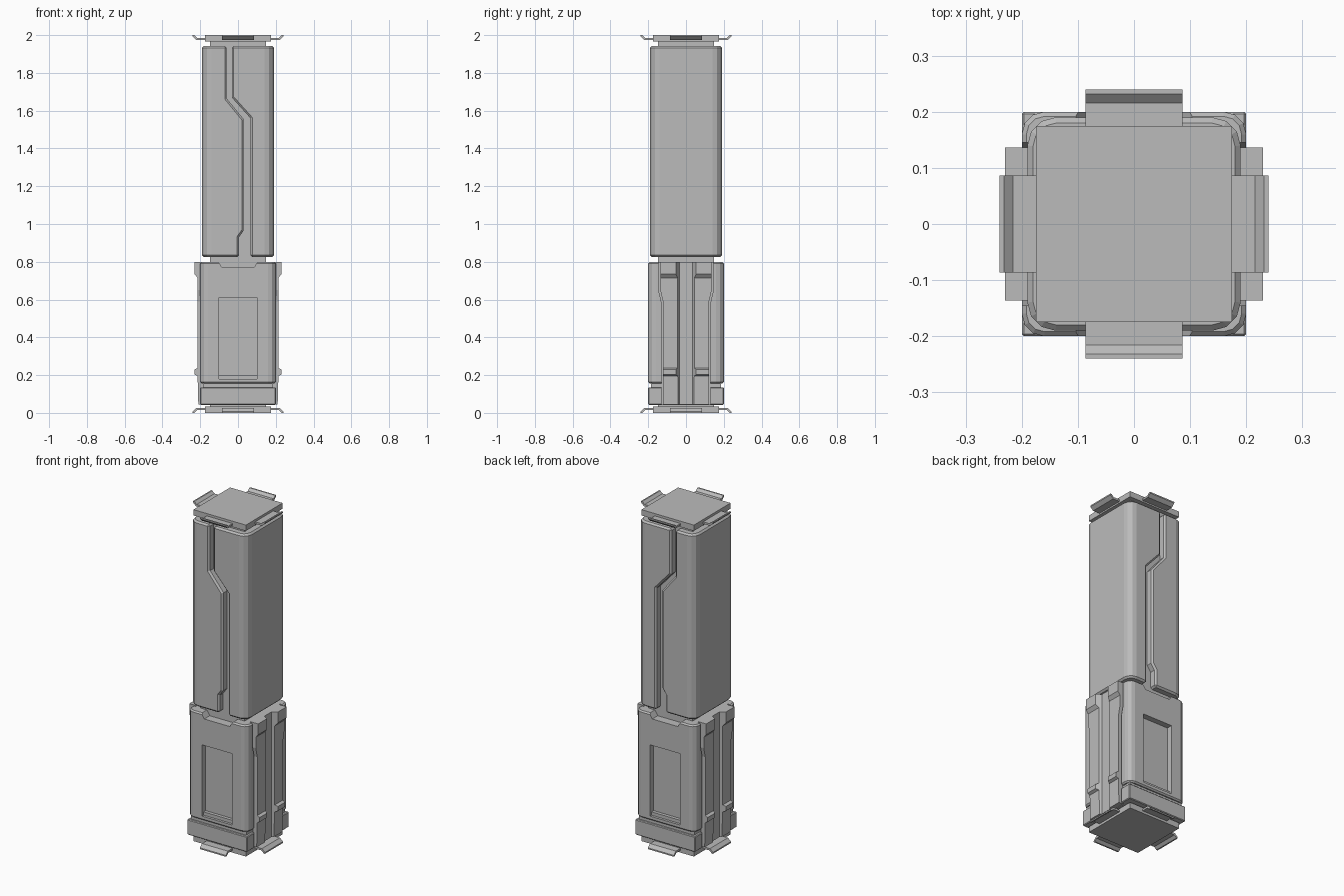
import bpy, bmesh, math
from mathutils import Vector

cube = bpy.data.objects.get("Cube")
if cube:
    bpy.data.objects.remove(cube, do_unlink=True)

grey = bpy.data.materials.new("plain_grey")
grey.use_nodes = True
grey.diffuse_color = (0.5, 0.5, 0.5, 1)
grey.node_tree.nodes["Principled BSDF"].inputs["Base Color"].default_value = (0.5, 0.5, 0.5, 1)


def prism(name, pts, axis, lo, hi, corner=0, rim=0):
    """Extrude a 2D outline along an axis; round upright corners, then bevel sharp rims."""
    place = {"x": lambda a, b, t: (t, a, b),
             "y": lambda a, b, t: (a, t, b),
             "z": lambda a, b, t: (a, b, t)}[axis]
    bm = bmesh.new()
    low = [bm.verts.new(place(a, b, lo)) for a, b in pts]
    high = [bm.verts.new(place(a, b, hi)) for a, b in pts]
    bm.faces.new(low)
    bm.faces.new(high)
    for i in range(len(pts)):
        j = (i + 1) % len(pts)
        bm.faces.new((low[i], low[j], high[j], high[i]))
    bmesh.ops.recalc_face_normals(bm, faces=bm.faces)
    if corner:
        reach = max(abs(v.co.x) for v in bm.verts) - 0.001
        depth = max(abs(v.co.y) for v in bm.verts) - 0.001
        edges = [e for e in bm.edges
                 if all(abs(v.co.x) > reach and abs(v.co.y) > depth for v in e.verts)
                 and abs(e.verts[0].co.z - e.verts[1].co.z) > 0.01]
        bmesh.ops.bevel(bm, geom=edges, offset=corner, segments=3, profile=0.5, affect="EDGES")
    if rim:
        edges = [e for e in bm.edges if e.calc_face_angle(0) > math.radians(60)]
        bmesh.ops.bevel(bm, geom=edges, offset=rim, segments=1, affect="EDGES")
    mesh = bpy.data.meshes.new(name)
    bm.to_mesh(mesh)
    bm.free()
    mesh.materials.append(grey)
    obj = bpy.data.objects.new(name, mesh)
    bpy.context.scene.collection.objects.link(obj)
    return obj


def rect(a, b, c, d):
    return [(a, c), (b, c), (b, d), (a, d)]


def block(name, half, lo, hi, **kw):
    return prism(name, rect(-half, half, -half, half), "z", lo, hi, **kw)


def cut(obj, cutters, operation="DIFFERENCE"):
    """Apply boolean cutters and remove them."""
    for c in cutters:
        mod = obj.modifiers.new("cut", "BOOLEAN")
        mod.operation, mod.object, mod.solver = operation, c, "EXACT"
        deps = bpy.context.evaluated_depsgraph_get()
        mesh = bpy.data.meshes.new_from_object(obj.evaluated_get(deps))
        obj.modifiers.clear()
        obj.data = mesh
        bpy.data.objects.remove(c, do_unlink=True)


def mirrored(pts):
    return pts + [(-a, b) for a, b in reversed(pts)]


# Inner column and the waist between base and body
block("core", 0.148, 0.03, 1.975)
block("waist", 0.185, 0.1, 0.2)

# Upper casing: two halves separated by a stepped seam
SHELL = 0.19
prism("upper_casing_right",
      [(-SHELL, 1.943), (-0.06, 1.943), (-0.06, 1.665), (0.03, 1.555), (0.03, 0.965),
       (0.005, 0.93), (0.005, 0.825), (-SHELL, 0.825)],
      "y", -SHELL, SHELL, corner=0.05, rim=0.01)
prism("upper_casing_left",
      [(SHELL, 1.943), (-0.033, 1.943), (-0.033, 1.67), (0.066, 1.56), (0.066, 0.825),
       (SHELL, 0.825)],
      "y", -SHELL, SHELL, corner=0.05, rim=0.01)

# Side panel outline, shared with the slightly larger slot around it
def outline(gap, bottom, top):
    return mirrored([(0.122 + gap, bottom), (0.122 + gap, 0.59), (0.136 + gap, 0.65),
                     (0.136 + gap, top)])


# Lower body with recessed windows, rim notches and side slots
body = block("lower_body", 0.2, 0.155, 0.8, corner=0.04, rim=0.008)
base = block("base_block", 0.2, 0.042, 0.135, rim=0.004)
tools = []
for s in (-1, 1):
    ys = sorted((s * 0.165, s * 0.3))
    tools.append(prism("window_cutter", rect(-0.1, 0.1, 0.18, 0.61), "y", *ys))
    ys = sorted((s * 0.14, s * 0.3))
    tools.append(prism("notch_cutter", mirrored([(0.085, 0.77), (0.11, 0.81)]), "y", *ys))
    xs = sorted((s * 0.18, s * 0.3))
    tools.append(prism("slot_cutter", outline(0.009, 0.1, 0.85), "x", *xs))
cut(body, tools)
cut(base, [prism("slot_cutter", outline(0.009, 0, 0.7), "x", *sorted((s * 0.18, s * 0.3)))
           for s in (-1, 1)])

# Side panels: stepped profile trimmed to the outline, with a central channel
STEPS = [(0.15, 0.045), (0.21, 0.045), (0.214, 0.195), (0.23, 0.203), (0.23, 0.23),
         (0.214, 0.238), (0.214, 0.62), (0.23, 0.735), (0.23, 0.8), (0.15, 0.8)]
STEPS[6] = (0.214, 0.715)
for side, s in (("left", 1), ("right", -1)):
    panel = prism("side_panel_" + side, [(s * a, b) for a, b in STEPS], "y", -0.16, 0.16)
    trim = prism("trim", outline(0, 0, 0.9), "x", *sorted((s * 0.1, s * 0.3)))
    cut(panel, [trim], "INTERSECT")
    channel = [(s * a, b) for a, b in
               [(0.2, -0.035), (0.24, -0.06), (0.24, 0.06), (0.2, 0.035)]]
    cut(panel, [prism("channel_cutter", channel, "z", 0, 0.9)])

# End caps, each with four tabs whose tips bend outward
TAB = [(0.16, 0.026), (0.22, 0.026), (0.24, 0.008), (0.24, 0), (0.232, 0),
       (0.216, 0.014), (0.16, 0.014)]
for end, flip in (("bottom", False), ("top", True)):
    level = (lambda z: 2 - z) if flip else (lambda z: z)
    block(end + "_cap", 0.175, *sorted((level(0), level(0.035))))
    for i, side in enumerate(("left", "back", "right", "front")):
        tab = prism(f"{end}_tab_{side}", [(r, level(z)) for r, z in TAB], "y", -0.086, 0.086)
        tab.rotation_euler.z = i * math.pi / 2
